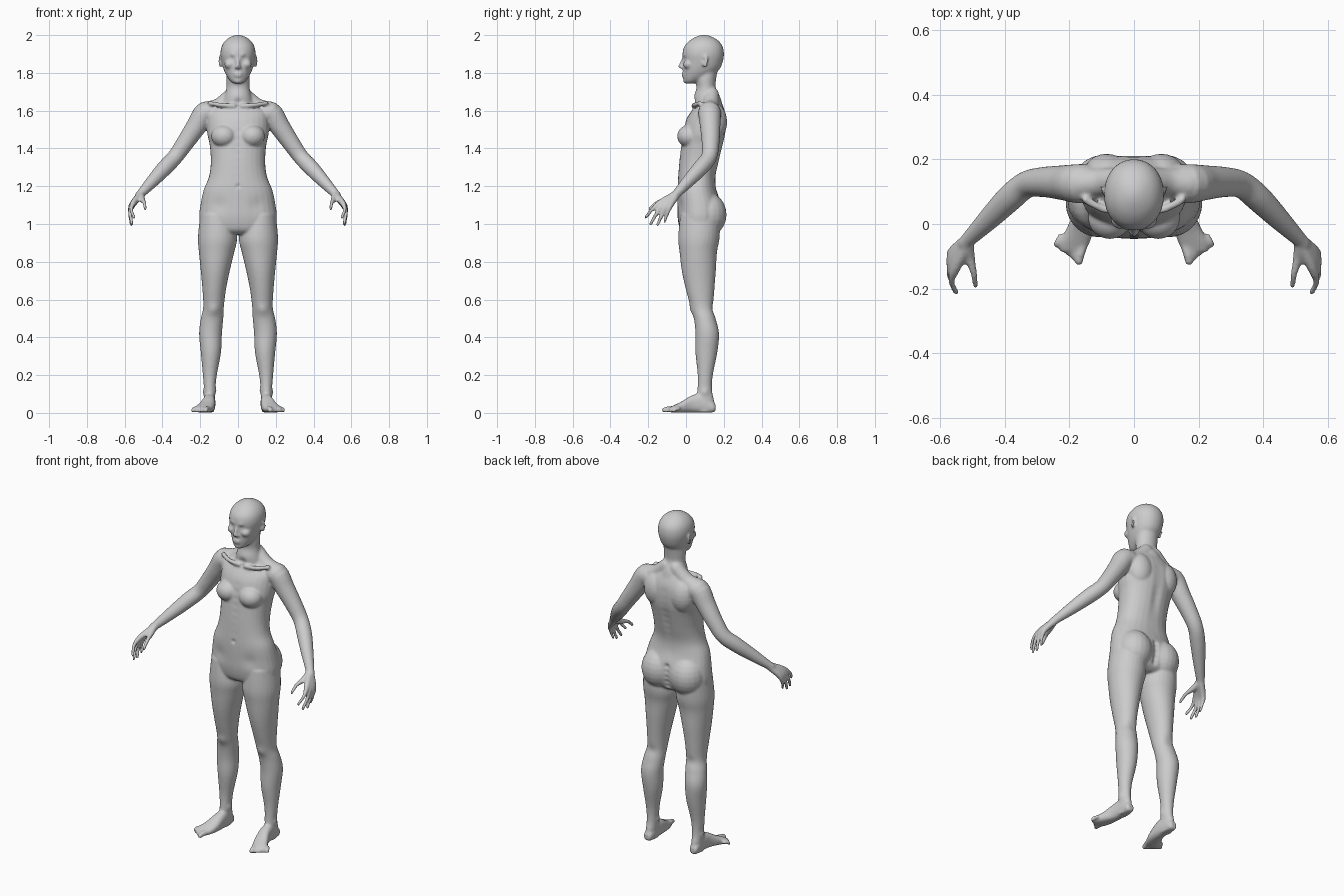
import bpy, bmesh
from math import cos, sin, pi, copysign, exp
from mathutils import Vector, Matrix, kdtree

bm = bmesh.new()
N = 28


def spline(rows, k=4):
    """Catmull-Rom interpolation of rows of numbers."""
    out = []
    for i in range(len(rows) - 1):
        p = [rows[max(0, min(len(rows) - 1, i + j))] for j in (-1, 0, 1, 2)]
        for s in range(k):
            t = s / k
            out.append([0.5 * (2 * b + (c - a) * t + (2 * a - 5 * b + 4 * c - d) * t * t
                               + (3 * b - a - 3 * c + d) * t ** 3) for a, b, c, d in zip(*p)])
    return out + [list(rows[-1])]


def skin(rings):
    vs = [[bm.verts.new(p) for p in r] for r in rings]
    for a, b in zip(vs, vs[1:]):
        for i in range(len(a)):
            j = (i + 1) % len(a)
            bm.faces.new((a[i], a[j], b[j], b[i]))
    bm.faces.new(vs[0])
    bm.faces.new(vs[-1][::-1])


def loft(rows, s=1, along="z", e=0.9):
    """rows: (position, x0, x1, other0, other1)"""
    rings = []
    for t, a0, a1, b0, b1 in spline(rows):
        ring = []
        for i in range(N):
            c, d = cos(2 * pi * i / N), sin(2 * pi * i / N)
            x = s * ((a0 + a1) / 2 + (a1 - a0) / 2 * copysign(abs(c) ** e, c))
            o = (b0 + b1) / 2 + (b1 - b0) / 2 * copysign(abs(d) ** e, d)
            ring.append((x, o, t) if along == "z" else (x, t, o))
        rings.append(ring)
    skin(rings)


def ball(c, r, s=1, rot=0):
    r = r if isinstance(r, tuple) else (r, r, r)
    n, h = (20, 12) if max(r) > .03 else (12, 8)
    m = Matrix.Translation((s * c[0], c[1], c[2])) @ Matrix.Rotation(s * rot, 4, 'Z') @ Matrix.Diagonal((*r, 1))
    lat = [.05 + (pi - .1) * j / h for j in range(h + 1)]
    skin([[m @ Vector((sin(a) * cos(2 * pi * i / n), sin(a) * sin(2 * pi * i / n), cos(a)))
           for i in range(n)] for a in lat])


def tube(pts, s=1):
    """pts: (x, y, z, radius), with round ends"""
    rows = spline(pts)
    P = [Vector((s * r[0], r[1], r[2])) for r in rows]
    n = 20 if pts[0][3] > .03 else 12
    rings = []
    for i, r in enumerate(rows):
        d = (P[min(i + 1, len(P) - 1)] - P[max(i - 1, 0)]).normalized()
        u = d.cross(Vector((0.3 * s, 1, 0.1))).normalized()
        v = d.cross(u)
        rings.append([P[i] + r[3] * (u * cos(2 * pi * k / n) + v * sin(2 * pi * k / n)) for k in range(n)])
    skin(rings)
    for q in (pts[0], pts[-1]):
        ball(q[:3], q[3] * 0.99, s)


# torso
torso = [(1.65, .09, .07, .185), (1.60, .155, .03, .205), (1.55, .163, .0, .213), (1.48, .163, -.018, .21),
         (1.42, .15, -.026, .197), (1.33, .144, -.036, .175), (1.25, .154, -.042, .157), (1.18, .182, -.046, .162),
         (1.10, .199, -.046, .188), (1.03, .206, -.044, .19), (.97, .19, -.03, .17), (.945, .12, .0, .14)]
loft([(z, -w, w, f, b) for z, w, f, b in torso])
# neck
neck = [(1.6, .1, .05, .2), (1.67, .074, .042, .182), (1.72, .062, .055, .158), (1.77, .063, .05, .16), (1.83, .06, .06, .17)]
loft([(z, -w, w, f, b) for z, w, f, b in neck], e=1)
# head
head = [(1.743, .018, -.002, .03), (1.755, .038, -.012, .075), (1.785, .061, -.016, .14), (1.82, .077, -.016, .178),
        (1.86, .087, -.016, .195), (1.90, .093, -.019, .201), (1.94, .087, -.009, .194), (1.972, .066, .02, .17),
        (1.992, .036, .055, .135), (2.001, .008, .085, .105)]
loft([(z, -w, w, f, b) for z, w, f, b in head], e=.95)
# nose, lips, chin
tube([(0, -.012, 1.882, .008), (0, -.022, 1.855, .009), (0, -.029, 1.834, .012)])
ball((0, -.015, 1.795), (.024, .011, .006))
ball((0, -.014, 1.784), (.021, .011, .006))
ball((0, -.003, 1.757), (.02, .013, .013))

leg = [(1.05, .03, .2, -.03, .18), (.93, .005, .212, -.041, .178), (.85, .02, .207, -.034, .164),
       (.75, .044, .197, -.022, .158), (.65, .064, .188, .0, .15), (.56, .075, .184, .025, .145),
       (.50, .078, .197, .042, .157), (.42, .085, .206, .05, .175), (.32, .09, .197, .05, .166),
       (.2, .112, .186, .062, .142), (.12, .12, .18, .06, .138), (.06, .122, .18, .05, .15), (.004, .127, .176, .04, .152)]
foot = [(.156, .135, .17, .01, .045), (.14, .125, .178, .002, .06), (.08, .12, .182, .001, .1), (.03, .12, .19, .001, .092),
        (-.02, .125, .212, .001, .062), (-.06, .138, .232, .001, .042), (-.085, .15, .228, .004, .03)]
arm = [(.12, .125, 1.57, .06), (.172, .125, 1.588, .061), (.222, .128, 1.515, .054), (.28, .13, 1.43, .047),
       (.333, .122, 1.355, .042), (.385, .08, 1.30, .042), (.445, .02, 1.235, .035), (.51, -.045, 1.165, .024),
       (.525, -.06, 1.15, .022)]
# knuckle, middle joint and tip of thumb and fingers
digits = [(.508, -.105, 1.13, .496, -.155, 1.112, .491, -.192, 1.08),
          (.552, -.135, 1.115, .565, -.178, 1.078, .55, -.213, 1.035),
          (.56, -.122, 1.103, .57, -.157, 1.053, .561, -.187, 1.0),
          (.564, -.105, 1.097, .57, -.13, 1.043, .565, -.15, .996),
          (.562, -.085, 1.095, .569, -.1, 1.05, .563, -.113, 1.012)]

for s in (1, -1):
    loft(leg, s, e=1)
    loft(foot, s, "y", e=.8)
    for i in range(5):  # toes
        r = .015 if i == 0 else .0105
        x, y = .158 + .0175 * i, -.064 + .006 * i
        tube([(x, y, .022, r), (x + .009, y - .03 + .003 * i, .02, r), (x + .013, y - .052 + .007 * i, r, r * .9)], s)
    tube(arm, s)
    for i, d in enumerate(digits):  # hand
        w = (.515, -.06 + .003 * i, 1.155)
        r = .0105 if i < 4 else .009
        tube([(*w, .02), (*d[:3], .016), (*d[3:6], r), (*d[6:], r * .85)], s)
    # trapezius, breast, shoulder blade, buttock
    tube([(.03, .135, 1.685, .04), (.1, .13, 1.622, .044), (.165, .125, 1.6, .05)], s)
    ball((.075, .018, 1.465), (.068, .065, .06), s)
    ball((.085, .15, 1.54), (.075, .068, .1), s)
    ball((.094, .115, 1.05), (.1, .1, .115), s)
    # ear, nostril, cheek
    ball((.094, .1, 1.862), (.006, .021, .034), s, rot=-.45)
    ball((.011, -.022, 1.829), .008, s)
    ball((.043, .012, 1.845), (.03, .028, .025), s)
    # collar bone
    tube([(.02, .04, 1.625, .012), (.09, .045, 1.63, .012), (.15, .075, 1.64, .012)], s)

bmesh.ops.recalc_face_normals(bm, faces=bm.faces)
raw = bpy.data.meshes.new("body_parts")
bm.to_mesh(raw)
bm.free()
tmp = bpy.data.objects.new("body_parts", raw)
bpy.context.collection.objects.link(tmp)

# fuse the parts into one skin
m = tmp.modifiers.new("fuse", 'REMESH')
m.mode, m.voxel_size = 'VOXEL', .0065
m = tmp.modifiers.new("soften", 'SMOOTH')
m.factor, m.iterations = .5, 5
mesh = bpy.data.meshes.new_from_object(tmp.evaluated_get(bpy.context.evaluated_depsgraph_get()))
bpy.data.objects.remove(tmp)

# soft sculpting dabs: centre, radius, push
dabs = [((.034, -.014, 1.876), .014, (0, .009, 0)), ((.034, -.01, 1.874), .008, (0, -.004, 0)),
        ((.03, -.016, 1.896), .012, (0, -.004, 0)), ((0, -.02, 1.7895), .006, (0, .003, 0)),
        ((.1, .092, 1.866), .011, (-.006, 0, 0)), ((0, -.045, 1.2), .01, (0, .008, 0)),
        ((.13, .03, .545), .03, (0, -.007, 0)), ((.13, .145, .55), .03, (0, -.006, 0)),
        ((0, .05, 1.645), .018, (0, .01, 0)), ((.1, -.03, 1.1), .04, (0, .006, 0)),
        ((.182, .1, .11), .018, (.006, 0, 0)), ((.118, .09, .12), .018, (-.006, 0, 0))]
dabs += [((0, .19, 1.2 + .04 * i), .024, (0, -.007, 0)) for i in range(10)]
dabs += [((0, .185, .98 + .03 * i), .016, (0, -.014, 0)) for i in range(5)]
dabs += [((0, -.02, 1.25 + .04 * i), .018, (0, .003, 0)) for i in range(8)]
tree = kdtree.KDTree(len(mesh.vertices))
for v in mesh.vertices:
    tree.insert(v.co, v.index)
tree.balance()
for c, r, d in dabs:
    for s in ((1, -1) if c[0] else (1,)):
        for co, i, dist in tree.find_range((s * c[0], c[1], c[2]), r * 2.4):
            mesh.vertices[i].co += Vector((s * d[0], d[1], d[2])) * exp(-(dist / r) ** 2)

body = bpy.data.objects.new("body", mesh)
bpy.context.collection.objects.link(body)
for p in mesh.polygons:
    p.use_smooth = True
